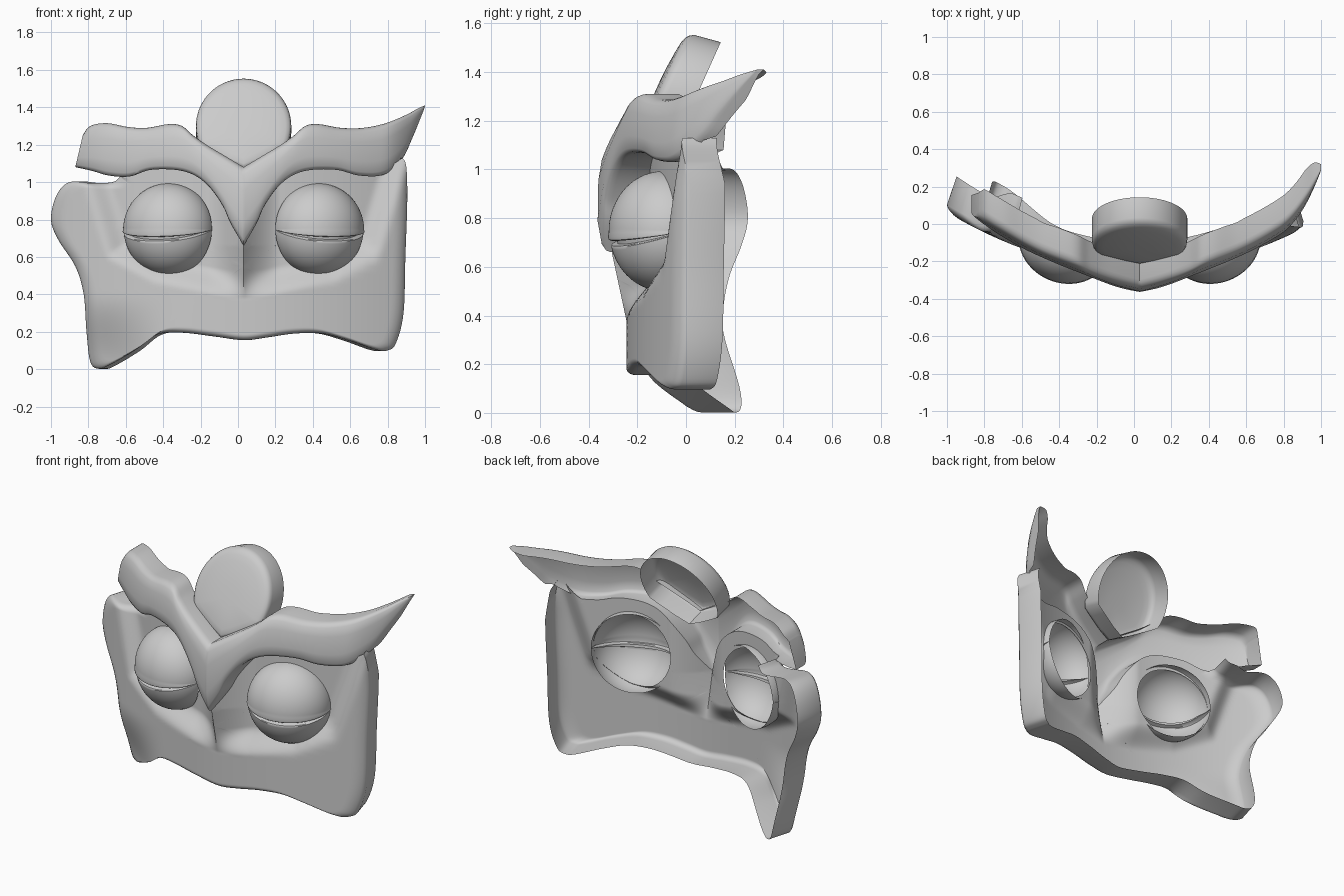
import bpy, bmesh, math
from mathutils import Vector

if "Cube" in bpy.data.objects:
    bpy.data.objects.remove(bpy.data.objects["Cube"])

CX = 0.03                      # mirror line of the face
EYE_D, EYE_Z, EYE_R = 0.412, 0.745, 0.248


def clamp(t):
    return max(0.0, min(1.0, t))


def smooth(t):
    t = clamp(t)
    return t * t * (3 - 2 * t)


def spline(pts, n):
    """Catmull-Rom curve through points of any dimension."""
    p = [pts[0]] + list(pts) + [pts[-1]]
    out = []
    for i in range(1, len(p) - 2):
        for k in range(n):
            t = k / n
            out.append(tuple(0.5 * (2 * b + (c - a) * t + (2 * a - 5 * b + 4 * c - d) * t * t
                                    + (3 * b - a - 3 * c + d) * t ** 3)
                             for a, b, c, d in zip(*p[i - 1:i + 3])))
    return out + [tuple(pts[-1])]


def add_grid(bm, rows, closed=False):
    vs = [[bm.verts.new(q) for q in r] for r in rows]
    for a, b in zip(vs, vs[1:]):
        m = len(a)
        for j in range(m if closed else m - 1):
            k = (j + 1) % m
            bm.faces.new((a[j], a[k], b[k], b[j]))
    return vs


def finish(bm, name, angle=45):
    bmesh.ops.remove_doubles(bm, verts=bm.verts, dist=0.0002)
    bmesh.ops.recalc_face_normals(bm, faces=bm.faces)
    me = bpy.data.meshes.new(name)
    bm.to_mesh(me)
    bm.free()
    ob = bpy.data.objects.new(name, me)
    bpy.context.collection.objects.link(ob)
    bpy.ops.object.select_all(action='DESELECT')
    ob.select_set(True)
    bpy.context.view_layer.objects.active = ob
    bpy.ops.object.shade_smooth_by_angle(angle=math.radians(angle))
    return ob


def face_y(x, z):
    """Depth of the curved face plate, with sunken eye sockets and a nose ridge."""
    d = abs(x - CX)
    y = -0.245 + 0.29 * d * d
    edge = min((z - 0.36 - 0.2 * d) / 1.02,
               (z - 0.44 - 0.52 * (d - 0.45)) / 1.127,
               (0.74 + (z - 0.6) / 3.3 - d) * 0.95)
    t = clamp(d / 0.19)
    y += 0.085 * smooth(edge / 0.15) * t * (2 - t)
    y -= 0.06 * clamp((z - 0.38) / 0.28) * (1 - t) ** 1.3
    if x < 0:                  # bent-back lower left corner
        y += 0.10 * smooth((-x - 0.35) / 0.4) * smooth((0.4 - z) / 0.4)
    return y


def brow_y(d, z, side):
    bend = 3.0 if side > 0 else 0.5
    return (-0.355 + 0.17 * d + 0.29 * d * d + 0.25 * max(0, z - 0.85) ** 2 * (1 - 0.25 * d)
            + bend * max(0, d - 0.75) ** 2 + 0.8 * max(0, 0.8 - z) ** 2)


# Brow stations: upper edge (d, z), lower edge (d, z), measured from the mirror line
common = [(0, 1.08, 0, 0.66), (.10, 1.14, .07, .78), (.20, 1.20, .11, .87), (.27, 1.25, .18, .97),
          (.33, 1.30, .26, 1.035), (.40, 1.31, .36, 1.065), (.52, 1.29, .50, 1.065)]
brow = {1: spline(common + [(.64, 1.29, .62, 1.035), (.76, 1.315, .75, 1.04), (.87, 1.36, .845, 1.12),
                            (.93, 1.393, .90, 1.23), (.97, 1.41, .965, 1.39)], 6),
        -1: spline(common + [(.62, 1.295, .61, 1.03), (.73, 1.315, .72, 1.035), (.82, 1.30, .81, 1.06),
                             (.86, 1.25, .90, 1.08)], 6)}

# Brow: hollow band with a back-turned upper edge
bm = bmesh.new()
for s, stations in brow.items():
    rows = []
    for td, tz, bd, bz in stations:
        size = math.hypot(td - bd, tz - bz)
        dep = min(0.16, 0.02 + 0.6 * size)
        k = min(1, size / 0.2)
        row = []
        for f, off in ((0, dep), (0, .045 * k), (.012, .028 * k), (.04, .012 * k), (.1, 0),
                       (.3, -.008 * k), (.7, -.008 * k), (.92, 0), (.98, .012 * k), (1, .03 * k)):
            d, z = td + (bd - td) * f, tz + (bz - tz) * f
            row.append((CX + s * d, brow_y(d, z, s) + off, z))
        lip = brow_y(bd, bz, s) + min(dep * 0.8, 0.07 if s > 0 else 0.13)
        if bd < (0.85 if s > 0 else 0.66):
            lip = max(face_y(CX + s * bd, bz), brow_y(bd, bz, s) + 0.035)
        row.append((CX + s * bd, lip, bz))
        rows.append(row)
    vs = add_grid(bm, rows)
    bm.faces.new(vs[-1])
finish(bm, "brow")

# Face plate: rings from the centre to the outline, with a turned-back rim
rim = spline([(-.63, 1.03), (-.67, 1.0), (-.78, .995), (-.90, 1.0), (-.97, .93), (-1.0, .80), (-.96, .69),
              (-.87, .55), (-.825, .40), (-.81, .2), (-.79, .04), (-.745, 0.002), (-.68, .025), (-.55, .10),
              (-.43, .185), (-.3, .195), (-.13, .175), (CX, .155), (.16, .17), (.3, .19), (.45, .19),
              (.6, .15), (.74, .103), (.80, .10), (.845, .14), (.885, .3), (.895, .6), (.905, .9),
              (.90, 1.08), (.88, 1.13)], 6)
right = [(CX + b, z) for _, _, b, z in brow[1] if b < 0.846]
left = [(CX - b, z) for _, _, b, z in brow[-1] if b < 0.655]
outline = rim + right[::-1] + left[1:]
n_rim = len(rim)
rows = []
C = Vector((CX, 0.55))
steps = [0.05 + 0.89 * i / 44 for i in range(45)] + [.965, .985, .995, 1.0]
for f in steps:
    row = []
    for i, p in enumerate(outline):
        q = C + (Vector(p) - C) * f
        y = face_y(*q)
        if i < n_rim:
            t = clamp((f - 0.93) / 0.07) * smooth((n_rim - i) / 12)
            y += 0.04 * (1 - math.sqrt(max(0, 1 - t * t)))
        row.append((q.x, y, q.y))
    rows.append(row)
bm = bmesh.new()
vs = add_grid(bm, rows, True)
mid = bm.verts.new((CX, face_y(*C), C.y))
for a, b in zip(vs[0], vs[0][1:] + vs[0][:1]):
    bm.faces.new((a, b, mid))
back = []
for i in range(n_rim):
    x, y, z = rows[-1][i]
    d = x - CX
    back.append(bm.verts.new((x - 0.05 * d, y + 0.10 + 0.05 * abs(d), z)))
for i in range(n_rim - 1):
    bm.faces.new((vs[-1][i], vs[-1][i + 1], back[i + 1], back[i]))


# Round openings behind the eyes
def eye_vec(co):
    return Vector((abs(co.x - CX) - EYE_D, co.z - EYE_Z))


HOLE = EYE_R - 0.02
gone = [f for f in bm.faces if eye_vec(f.calc_center_median()).length < HOLE]
bmesh.ops.delete(bm, geom=gone, context='FACES')
for v in bm.verts:
    e = eye_vec(v.co)
    if v.is_boundary and e.length < HOLE + 0.03 and v.co.z < 1.0:
        s = 1 if v.co.x > CX else -1
        e = e.normalized() * HOLE
        v.co.x, v.co.z = CX + s * (EYE_D + e.x), EYE_Z + e.y
        v.co.y = face_y(v.co.x, v.co.z)
finish(bm, "face_plate", 50)

# Eyes: shallow domes with nearly closed lids
lids = ([(-95 + 4.05 * i, 0.985) for i in range(20)] +
        [(-15.5, .985), (-14.5, .97), (-14, .86), (-9.5, .86), (-9, .99), (-8, 1.01), (-5, 1.015)] +
        [(-1 + 4 * i, 1.0) for i in range(25)])
for s, name in ((1, "right_eye"), (-1, "left_eye")):
    bm = bmesh.new()
    rows = []
    turn = math.radians(22) * s
    for ang, r in lids:
        th = math.radians(ang)
        row = []
        for j in range(41):
            ph = math.radians(-90 + 4.5 * j)
            rr = EYE_R * (1 + (r - 1) * clamp(math.cos(ph) * 2.5))
            x, z = rr * math.sin(ph), rr * math.cos(ph) * math.sin(th)
            y = -0.88 * rr * math.cos(ph) * math.cos(th)
            row.append((CX + s * EYE_D + x * math.cos(turn) - y * math.sin(turn) - s * 0.012,
                        -0.095 + x * math.sin(turn) + y * math.cos(turn), EYE_Z + z))
        rows.append(row)
    add_grid(bm, rows)
    finish(bm, name, 40)

# Forehead disc: leaning, domed drop shape, hollow behind
arc = [(0.255 * math.cos(math.radians(a)), 1.298 + 0.255 * math.sin(math.radians(a)))
       for a in range(-25, 206, 5)]
tail = [(-.17, 1.155), (-.08, 1.105), (0, 1.07), (.08, 1.105), (.17, 1.155)]
drop = arc + tail
bm = bmesh.new()
rows = []
for f, off in ((.01, 0), (.25, 0), (.5, .003), (.75, .01), (.88, .016), (.95, .024), (.985, .036),
               (1, .055), (1, .165)):
    row = []
    for d, z in drop:
        zz = 1.3 + (z - 1.3) * f
        row.append((CX + d * f, -0.145 + 0.45 * (zz - 1.28) + off, zz - (0.03 if off > 0.1 else 0)))
    rows.append(row)
vs = add_grid(bm, rows, True)
bm.faces.new(vs[0])
finish(bm, "forehead_disc", 50)
